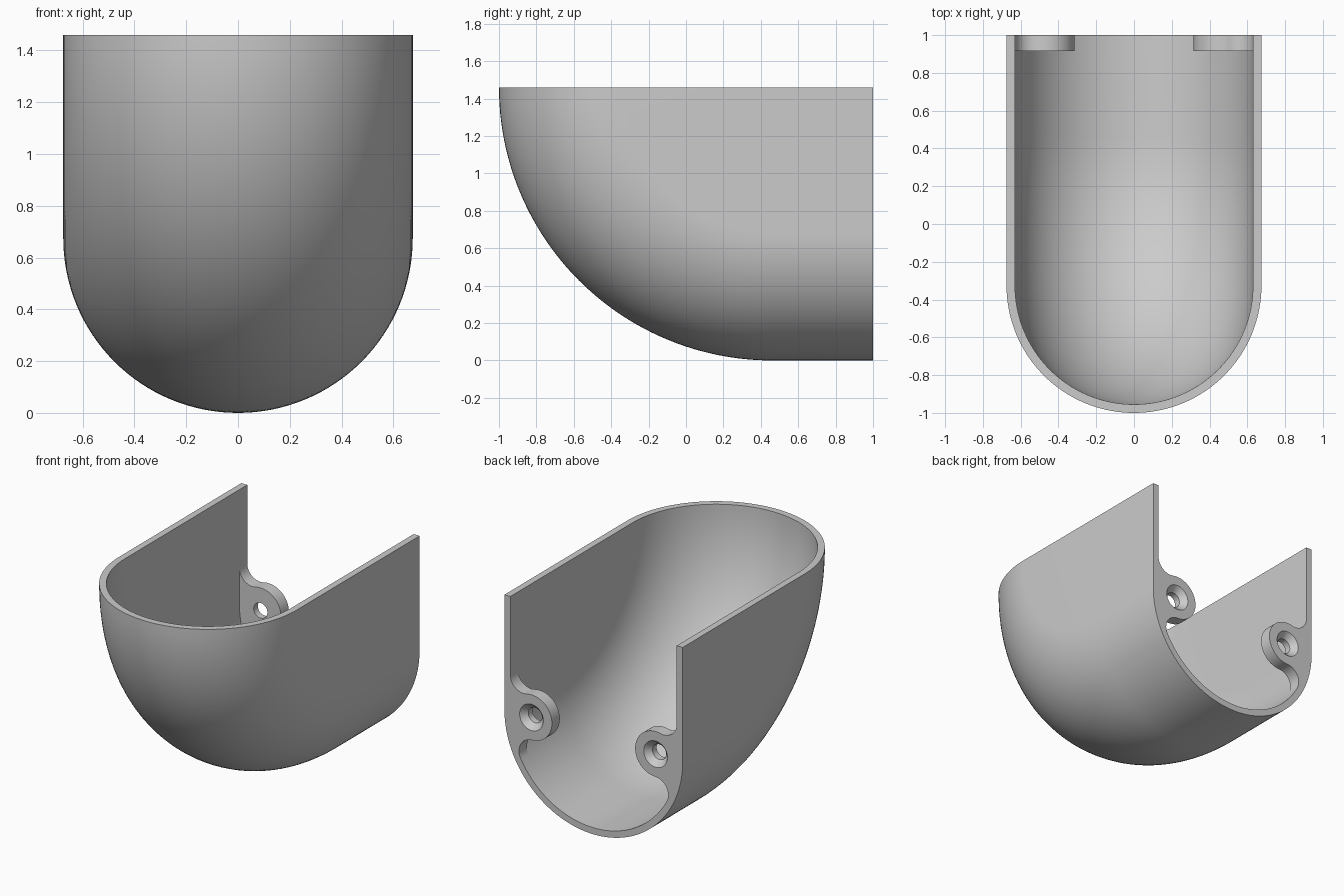
import bpy, bmesh
from math import sin, cos, pi, radians, atan2, hypot

HALF, WALL, TOP = 0.675, 0.045, 1.46   # outer radius, thickness, rim height
AXIS_Y, BACK = 0.46, 1.0               # nose sweep axis, open end
INNER = HALF - WALL

if "Cube" in bpy.data.objects:
    bpy.data.objects.remove(bpy.data.objects["Cube"])

grey = bpy.data.materials.new("plain grey")
grey.use_nodes = True
grey.diffuse_color = (0.6, 0.6, 0.6, 1)
grey.node_tree.nodes["Principled BSDF"].inputs["Base Color"].default_value = grey.diffuse_color


def finish(name, bm):
    bmesh.ops.remove_doubles(bm, verts=bm.verts, dist=1e-5)
    bmesh.ops.recalc_face_normals(bm, faces=bm.faces)
    mesh = bpy.data.meshes.new(name)
    bm.to_mesh(mesh)
    bm.free()
    mesh.materials.append(grey)
    obj = bpy.data.objects.new(name, mesh)
    bpy.context.collection.objects.link(obj)
    return obj


def activate(obj):
    bpy.ops.object.select_all(action='DESELECT')
    obj.select_set(True)
    bpy.context.view_layer.objects.active = obj


def boolean(obj, other, operation):
    mod = obj.modifiers.new(operation.lower(), 'BOOLEAN')
    mod.operation, mod.solver, mod.object = operation, 'EXACT', other
    activate(obj)
    bpy.ops.object.modifier_apply(modifier=mod.name)
    bpy.data.objects.remove(other)


def arc(cx, cz, r, start, end, n):
    return [(cx + r * cos(start + (end - start) * i / n),
             cz + r * sin(start + (end - start) * i / n)) for i in range(n + 1)]


def bridge(bm, a, b):
    for i in range(len(a)):
        j = (i + 1) % len(a)
        bm.faces.new((a[i], a[j], b[j], b[i]))


# Shell: U section drawn as (x, depth below rim), run straight then swept a quarter turn
def u_section(r):
    return [(r, 0)] + arc(0, TOP - HALF, r, 0, pi, 64) + [(-r, 0)]


section = u_section(HALF) + u_section(INNER)[::-1]
count = len(section)
bm = bmesh.new()
rows = [[bm.verts.new((x, BACK, TOP - d)) for x, d in section]]
STEPS = 48
for i in range(STEPS + 1):
    t = pi / 2 * i / STEPS
    rows.append([bm.verts.new((x, AXIS_Y - d * sin(t), TOP - d * cos(t))) for x, d in section])
for a, b in zip(rows, rows[1:]):
    bridge(bm, a, b)
for row in (rows[0], rows[-1]):
    for i in range(count // 2 - 1):
        bm.faces.new((row[i], row[i + 1], row[count - 2 - i], row[count - 1 - i]))
bmesh.ops.dissolve_degenerate(bm, dist=1e-5, edges=bm.edges)
shell = finish("shell", bm)


# Screw lugs: round ear blended into the wall by two fillets
EAR_X, EAR_R, FILLET, LUG_Y = 0.47, 0.155, 0.1, 0.915
reach = EAR_R + FILLET
up_x = INNER - FILLET
up_z = (reach ** 2 - (up_x - EAR_X) ** 2) ** 0.5
up = atan2(up_z, up_x - EAR_X)
low_x = ((INNER - FILLET) ** 2 - reach ** 2 + EAR_X ** 2) / (2 * EAR_X)
low_z = -((INNER - FILLET) ** 2 - low_x ** 2) ** 0.5
low = atan2(low_z, low_x - EAR_X)
wall_angle = atan2(low_z, low_x)
SINK = INNER + 0.015
outline = (arc(up_x, up_z, FILLET, 0, up - pi, 16)
           + arc(EAR_X, 0, EAR_R, up, low + 2 * pi, 40)[1:]
           + arc(low_x, low_z, FILLET, low + pi, wall_angle, 16)[1:]
           + arc(0, 0, SINK, wall_angle, 0, 12) + [(SINK, up_z)])


def lug(name, side):
    bm = bmesh.new()
    ends = [[bm.verts.new((side * x, y, HALF + z)) for x, z in outline] for y in (LUG_Y, BACK)]
    bridge(bm, *ends)
    for end in ends:
        bm.faces.new(end)
    ear = finish(name, bm)
    # Countersunk screw hole
    bm = bmesh.new()
    rings = []
    for y, r in ((0.9, 0.052), (0.96, 0.052), (BACK, 0.09), (1.02, 0.109)):
        rings.append([bm.verts.new((side * EAR_X + x, y, HALF + z))
                      for x, z in arc(0, 0, r, 0, 2 * pi, 32)[:-1]])
    for a, b in zip(rings, rings[1:]):
        bridge(bm, a, b)
    bm.faces.new(rings[0])
    bm.faces.new(rings[-1])
    cutter = finish("hole_cutter", bm)
    cutter.hide_render = True
    boolean(ear, cutter, 'DIFFERENCE')
    return ear


for name, side in (("left_lug", 1), ("right_lug", -1)):
    boolean(shell, lug(name, side), 'UNION')

activate(shell)
bpy.ops.object.shade_smooth_by_angle(angle=radians(30))
